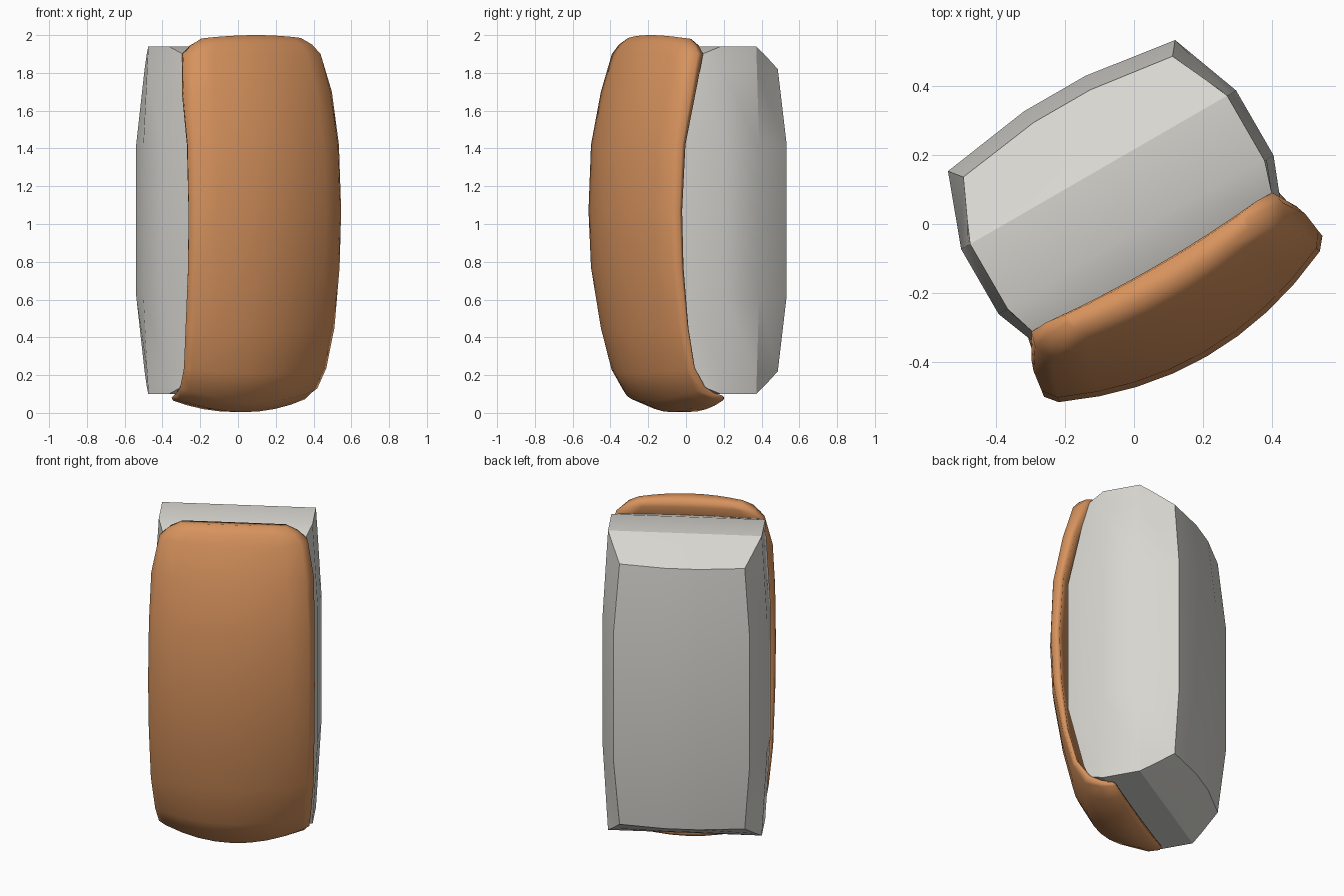
import bpy, bmesh, math

if "Cube" in bpy.data.objects:
    bpy.data.objects.remove(bpy.data.objects["Cube"])

ANGLE = math.radians(30)   # the whole model is turned about z


def material(name, rgb):
    m = bpy.data.materials.new(name)
    m.diffuse_color = (*rgb, 1)
    m.use_nodes = True
    m.node_tree.nodes["Principled BSDF"].inputs["Base Color"].default_value = m.diffuse_color
    return m


def loft(name, rings, mat, smooth_angle):
    """Skin a list of closed rings of equal length and cap both ends."""
    bm = bmesh.new()
    rows = [[bm.verts.new(p) for p in ring] for ring in rings]
    n = len(rows[0])
    for a, b in zip(rows, rows[1:]):
        for i in range(n):
            j = (i + 1) % n
            bm.faces.new((a[i], a[j], b[j], b[i]))
    # end caps as strips between the front and back halves of each ring
    for r in (rows[0], rows[-1]):
        for i in range(n // 2 - 1):
            vs = (r[i], r[i + 1], r[n - 2 - i], r[n - 1 - i])
            bm.faces.new(vs)
    bmesh.ops.remove_doubles(bm, verts=bm.verts, dist=0.0005)
    bmesh.ops.recalc_face_normals(bm, faces=bm.faces)
    me = bpy.data.meshes.new(name)
    bm.to_mesh(me)
    bm.free()
    ob = bpy.data.objects.new(name, me)
    bpy.context.collection.objects.link(ob)
    me.materials.append(mat)
    ob.rotation_euler.z = ANGLE
    ob.location = (-0.009, -0.005, 0)
    bpy.ops.object.select_all(action='DESELECT')
    ob.select_set(True)
    bpy.context.view_layer.objects.active = ob
    bpy.ops.object.shade_smooth_by_angle(angle=math.radians(smooth_angle))
    return ob


grey = material("pale_grey", (0.68, 0.67, 0.63))
orange = material("orange", (0.68, 0.29, 0.11))

# Grey core: z, front y, front half width, back y, back half width,
# side half width, back bulge (mirrored top to bottom)
half = [(1.94, -0.03, 0.43, 0.187, 0.43, 0.43, 0.0),
        (1.90, -0.125, 0.40, 0.25, 0.403, 0.432, 0.012),
        (1.82, -0.16, 0.385, 0.365, 0.35, 0.437, 0.035),
        (1.42, -0.26, 0.37, 0.402, 0.38, 0.46, 0.04)]
rows = half + [(2.04 - r[0], *r[1:]) for r in reversed(half)]
rings = []
for z, vf, wf, vb, wb, ws, bulge in rows:
    right = [(wf * 0.27, vf - bulge), (wf, vf), (ws, -0.03), (ws, 0.187),
             (wb, vb), (wb * 0.27, vb + bulge)]
    left = [(-u, v) for u, v in right]
    # front-left end first so that caps pair left with right
    ring = right + left[::-1]
    rings.append([(u, v, z) for u, v in ring])
core = loft("core_block", rings, grey, 22)

# Orange shell: (outer y, z), (rim y, z), outer / rim half width, bulge (y, z)
shell = [
    ((-0.180, 1.985), (-0.130, 1.980), 0.29, 0.30, (-0.030, 0.015)),
    ((-0.205, 1.950), (-0.120, 1.945), 0.345, 0.365, (-0.045, 0.01)),
    ((-0.225, 1.900), (-0.122, 1.900), 0.385, 0.415, (-0.060, 0.0)),
    ((-0.275, 1.700), (-0.190, 1.700), 0.415, 0.455, (-0.085, 0.0)),
    ((-0.325, 1.420), (-0.258, 1.420), 0.433, 0.463, (-0.098, 0.0)),
    ((-0.338, 1.070), (-0.280, 1.070), 0.437, 0.466, (-0.100, 0.0)),
    ((-0.325, 0.770), (-0.270, 0.770), 0.433, 0.463, (-0.100, 0.0)),
    ((-0.275, 0.450), (-0.235, 0.450), 0.415, 0.455, (-0.100, 0.0)),
    ((-0.220, 0.230), (-0.185, 0.240), 0.398, 0.435, (-0.100, -0.02)),
    ((-0.155, 0.115), (-0.115, 0.140), 0.380, 0.420, (-0.085, -0.055)),
    ((-0.060, 0.072), (-0.050, 0.105), 0.385, 0.405, (-0.020, -0.068)),
    ((0.010, 0.065), (0.010, 0.092), 0.380, 0.390, (0.015, -0.060)),
    ((0.025, 0.075), (0.020, 0.088), 0.370, 0.375, (0.020, -0.050)),
]
S = [-1 + k / 4 for k in range(9)]
rings = []
for (vo, zo), (vr, zr), wo, wr, (bv, bz) in shell:
    def side(sign):
        return (sign * wr, vo * 0.4 + vr * 0.6, zo * 0.4 + zr * 0.6)
    front = [(s * wo, vo + bv * (1 - s * s), zo + bz * (1 - s * s)) for s in S]
    back = [(s * (wr - 0.012), vr + 0.38 * bv * (1 - s * s),
             zr + 0.38 * bz * (1 - s * s)) for s in reversed(S)]
    rings.append([side(-1)] + front + [side(1)] + back)
# rotate each ring so the cap strips run across the thickness
fixed = []
for r in rings:
    left, front, right, back = r[0], r[1:10], r[10], r[11:]
    fixed.append([left] + front + [right] + [right] + back + [left])
# duplicate side points are merged by distance inside a shared-vertex build
bm_rings = [[p for p in r] for r in fixed]


def loft_shell(name, rings):
    bm = bmesh.new()
    rws = [[bm.verts.new(p) for p in ring] for ring in rings]
    n = len(rws[0])
    for a, b in zip(rws, rws[1:]):
        for i in range(n):
            j = (i + 1) % n
            bm.faces.new((a[i], a[j], b[j], b[i]))
    for r in (rws[0], rws[-1]):
        for i in range(n // 2 - 1):
            bm.faces.new((r[i], r[i + 1], r[n - 2 - i], r[n - 1 - i]))
    bmesh.ops.remove_doubles(bm, verts=bm.verts, dist=0.0005)
    bmesh.ops.recalc_face_normals(bm, faces=bm.faces)
    me = bpy.data.meshes.new(name)
    bm.to_mesh(me)
    bm.free()
    me.materials.append(orange)
    for p in me.polygons:
        p.use_smooth = True
    ob = bpy.data.objects.new(name, me)
    bpy.context.collection.objects.link(ob)
    ob.rotation_euler.z = ANGLE
    ob.location = (-0.009, -0.005, 0)
    return ob


loft_shell("front_shell", bm_rings)
